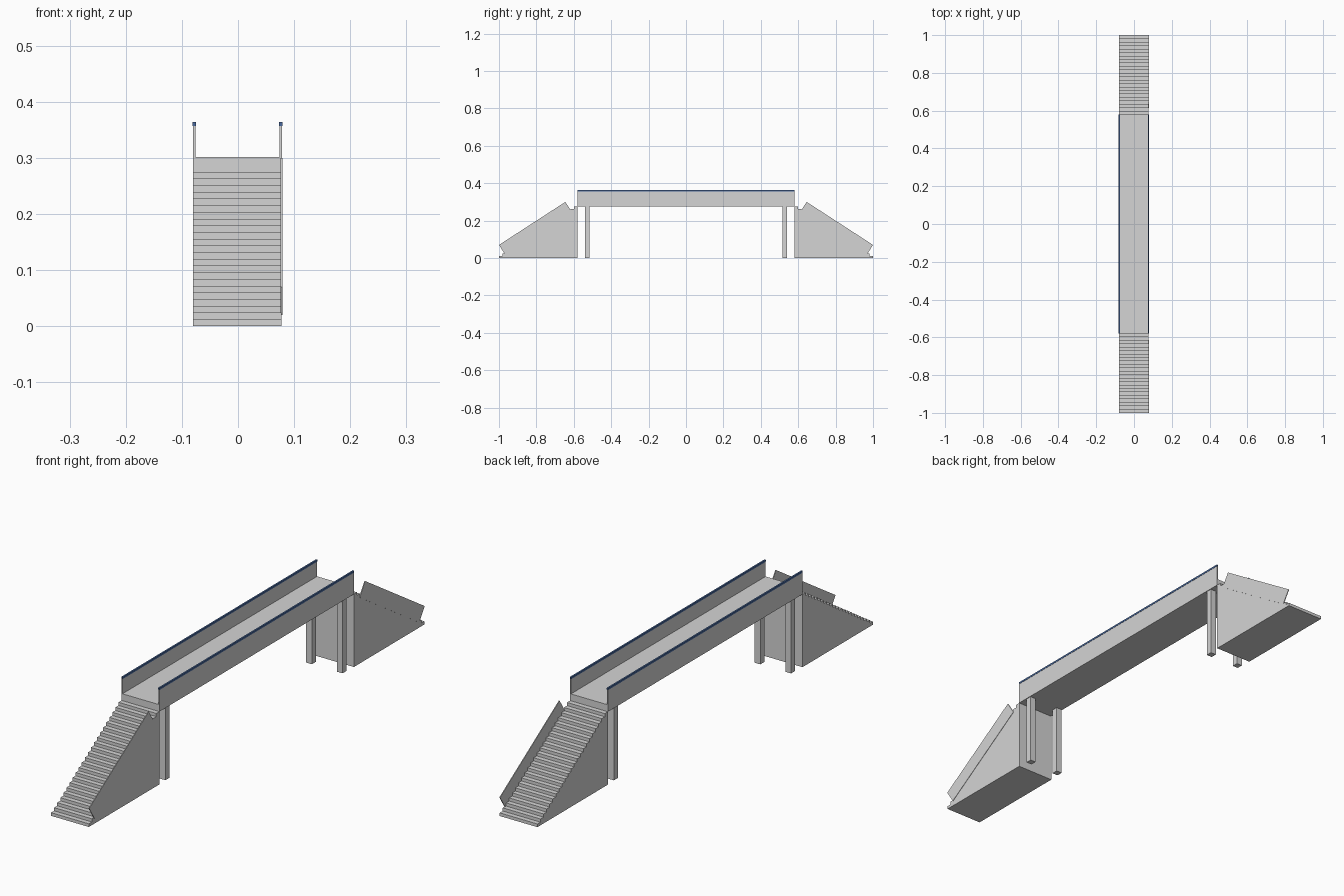
import bpy
import bmesh
from mathutils import Vector

cube = bpy.data.objects.get("Cube")
if cube:
    bpy.data.objects.remove(cube, do_unlink=True)


def material(name, rgb):
    m = bpy.data.materials.new(name)
    m.use_nodes = True
    m.diffuse_color = (*rgb, 1)
    m.node_tree.nodes["Principled BSDF"].inputs["Base Color"].default_value = (*rgb, 1)
    return m


concrete = material("concrete grey", (0.66, 0.66, 0.66))
blue = material("rail blue", (0.065, 0.14, 0.34))


def extrude_x(name, profile, x0, x1, mat):
    """Extrude a (y, z) outline from x0 to x1."""
    bm = bmesh.new()
    face = bm.faces.new([bm.verts.new((x0, y, z)) for y, z in profile])
    new = bmesh.ops.extrude_face_region(bm, geom=[face])["geom"]
    bmesh.ops.translate(bm, vec=Vector((x1 - x0, 0, 0)),
                        verts=[v for v in new if isinstance(v, bmesh.types.BMVert)])
    bmesh.ops.recalc_face_normals(bm, faces=bm.faces)
    mesh = bpy.data.meshes.new(name)
    bm.to_mesh(mesh)
    bm.free()
    mesh.materials.append(mat)
    obj = bpy.data.objects.new(name, mesh)
    bpy.context.collection.objects.link(obj)


def block(name, x0, x1, y0, y1, z0, z1, mat):
    extrude_x(name, [(y0, z0), (y1, z0), (y1, z1), (y0, z1)], x0, x1, mat)


LEFT, RIGHT = 0.078, -0.08      # outer faces of the bridge
HALF, UNDER, FLOOR, TOP = 0.58, 0.275, 0.301, 0.357
WALL = 0.004

# Walkway between the two side walls
block("deck", RIGHT + WALL, LEFT - WALL, -HALF, HALF, UNDER, FLOOR, concrete)
for side, x in (("right", RIGHT), ("left", LEFT - WALL)):
    block(side + "_wall", x, x + WALL, -HALF, HALF, UNDER, TOP, concrete)
    block(side + "_handrail", x - 0.001, x + WALL + 0.001, -HALF, HALF,
          TOP, TOP + 0.007, blue)

STEPS = 23
rise, going = UNDER / STEPS, (1 - HALF) / STEPS

for end, s in (("front", -1), ("back", 1)):
    # Solid staircase with a stepped outline
    outline = [(s * HALF, 0), (s, 0)]
    for i in range(STEPS):
        y, z = 1 - i * going, (i + 1) * rise
        outline += [(s * y, z), (s * (y - going), z)]
    extrude_x(end + "_stairs", outline, RIGHT, LEFT - 0.0005, concrete)

    # Sloping side panel, on the left of both staircases
    panel = [(s * 0.968, 0.02), (s, 0.07), (s * 0.645, 0.3), (s * 0.613, 0.25)]
    extrude_x(end + "_stair_panel", panel, LEFT - 0.002, LEFT + 0.001, concrete)

    # Pair of square posts
    for side, x in (("right", -0.065), ("left", 0.063)):
        block(f"{end}_{side}_post", x - 0.012, x + 0.012,
              s * 0.528 - 0.012, s * 0.528 + 0.012, 0, UNDER, concrete)
